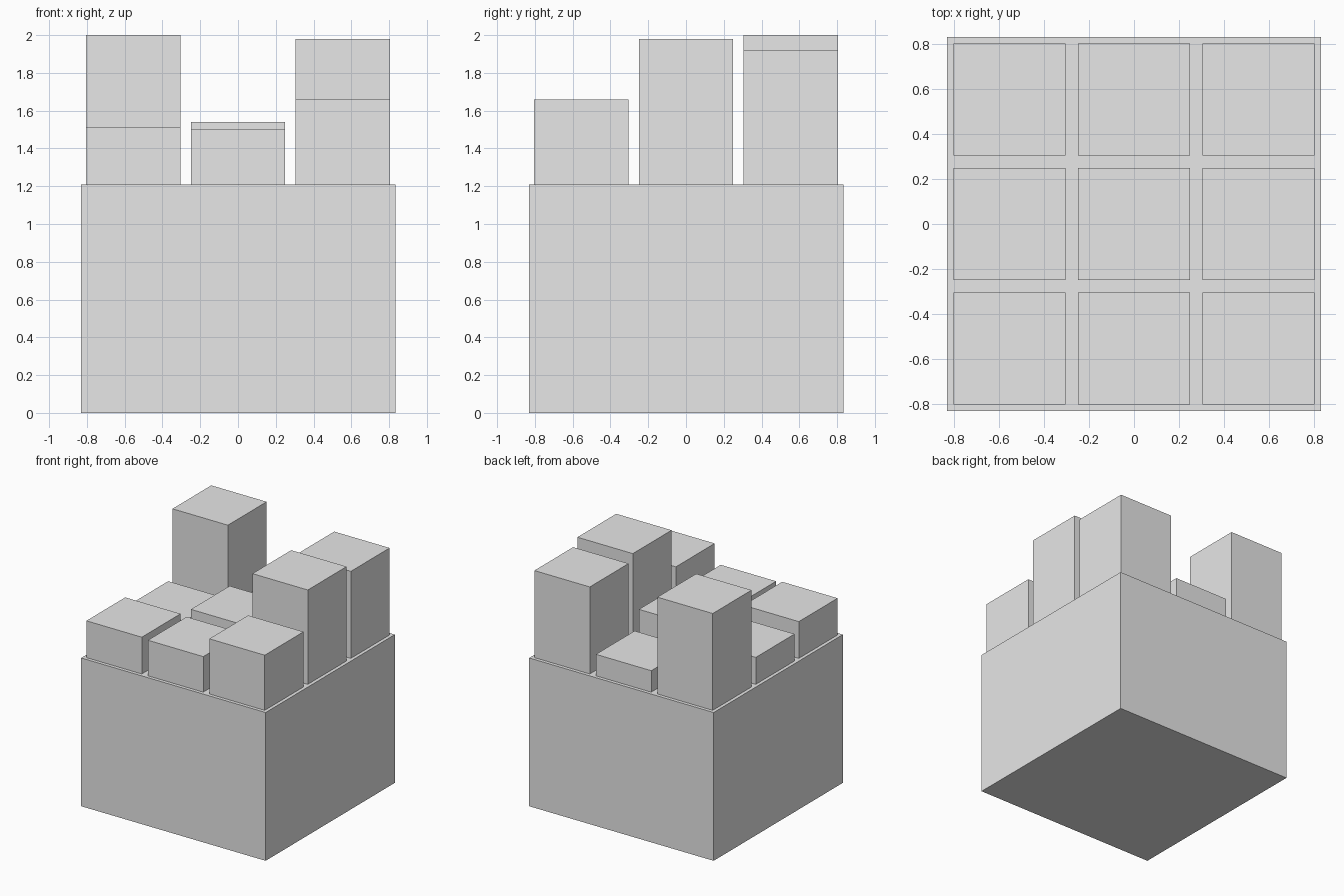
import bpy

# Remove the default cube
cube = bpy.data.objects.get("Cube")
if cube:
    bpy.data.objects.remove(cube, do_unlink=True)

# Single flat material
grey = bpy.data.materials.new("light_grey")
grey.use_nodes = True
colour = (0.8, 0.8, 0.8, 1.0)
grey.diffuse_color = colour
grey.node_tree.nodes["Principled BSDF"].inputs["Base Color"].default_value = colour

BASE_WIDTH, BASE_TOP = 1.665, 1.21
BLOCK_WIDTH, SPACING = 0.5, 0.555


def box(name, x, y, width, bottom, top):
    """Square upright box between two heights."""
    bpy.ops.mesh.primitive_cube_add(size=1, location=(x, y, (bottom + top) / 2))
    obj = bpy.context.object
    obj.name = obj.data.name = name
    obj.scale = (width, width, top - bottom)
    bpy.ops.object.transform_apply(location=False, rotation=False, scale=True)
    obj.data.materials.append(grey)
    return obj


# Large square base
box("base", 0, 0, BASE_WIDTH, 0, BASE_TOP)

# Three by three grid of blocks, top heights from -x to +x in each row
rows = {
    "front": (1.51, 1.50, 1.66),
    "middle": (1.43, 1.54, 1.98),
    "back": (1.385, 1.385, 1.92),
}
rows["back"] = (2.0,) + rows["back"][1:]

for j, (row, tops) in enumerate(rows.items()):
    for i, top in enumerate(tops):
        box(f"{row}_block_{i + 1}", (i - 1) * SPACING, (j - 1) * SPACING,
            BLOCK_WIDTH, BASE_TOP, top)
